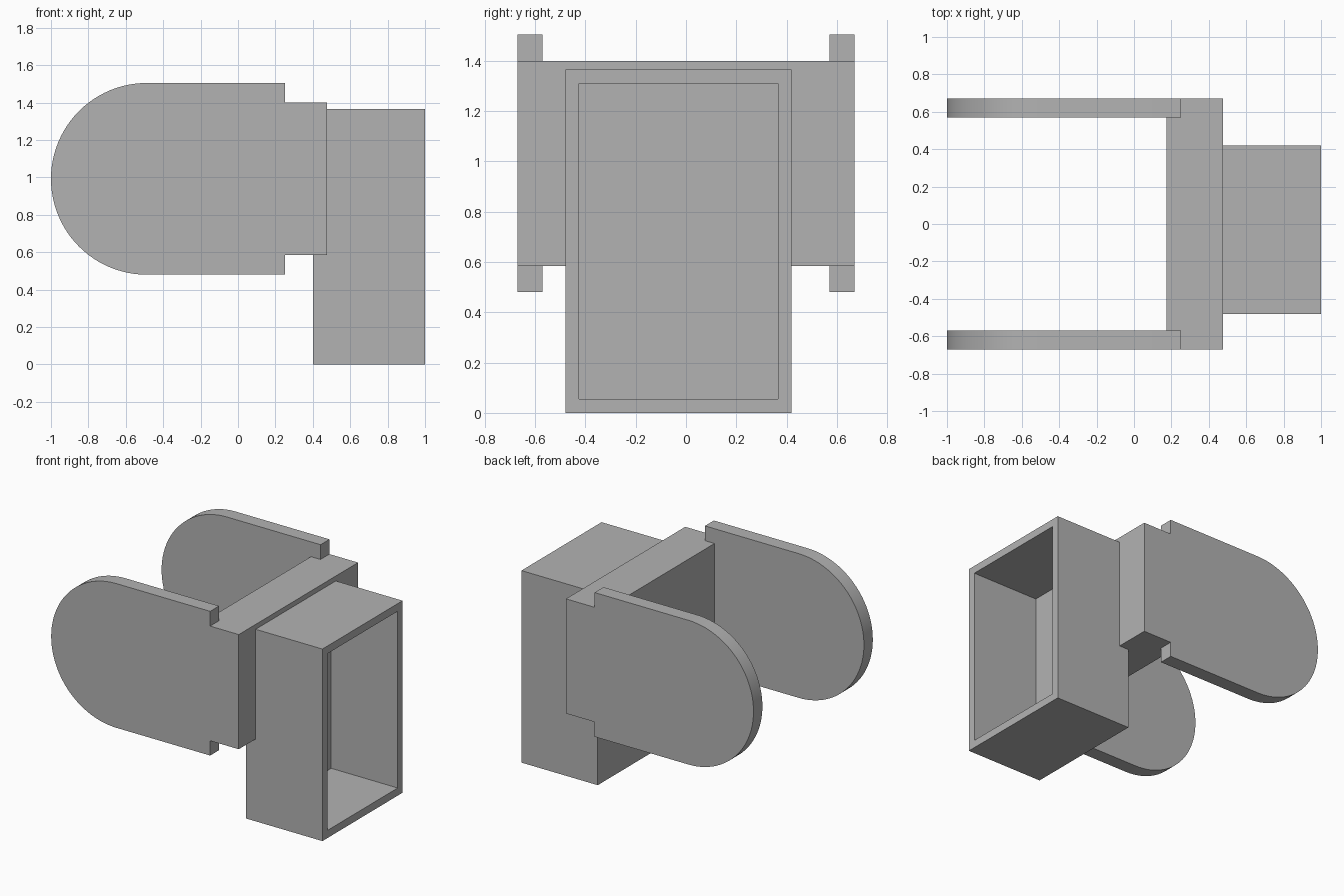
import bpy, bmesh
from math import pi, sin, cos, radians

if "Cube" in bpy.data.objects:
    bpy.data.objects.remove(bpy.data.objects["Cube"], do_unlink=True)

grey = bpy.data.materials.new("plain grey")
grey.use_nodes = True
colour = (0.45, 0.45, 0.45, 1)
grey.diffuse_color = colour
grey.node_tree.nodes["Principled BSDF"].inputs["Base Color"].default_value = colour


def finish(name, bm):
    bmesh.ops.recalc_face_normals(bm, faces=bm.faces)
    mesh = bpy.data.meshes.new(name)
    bm.to_mesh(mesh)
    bm.free()
    mesh.materials.append(grey)
    obj = bpy.data.objects.new(name, mesh)
    bpy.context.collection.objects.link(obj)
    return obj


def box(bm, low, high):
    verts = bmesh.ops.create_cube(bm, size=1)["verts"]
    for v in verts:
        for i in range(3):
            v.co[i] = low[i] if v.co[i] < 0 else high[i]
    return verts


def plate(name, profile, y0, y1):
    bm = bmesh.new()
    face = bm.faces.new([bm.verts.new((x, y0, z)) for x, z in profile])
    grown = bmesh.ops.extrude_face_region(bm, geom=[face])["geom"]
    moved = [g for g in grown if isinstance(g, bmesh.types.BMVert)]
    bmesh.ops.translate(bm, verts=moved, vec=(0, y1 - y0, 0))
    return finish(name, bm)


# Side arms: round-ended plates that step in where they join the crossbar
bottom, top, bar_bottom, bar_top = 0.48, 1.505, 0.585, 1.40
radius, middle, steps = (top - bottom) / 2, (top + bottom) / 2, 48
profile = [(0.25, bottom), (0.25, bar_bottom), (0.475, bar_bottom),
           (0.475, bar_top), (0.25, bar_top), (0.25, top)]
for i in range(steps + 1):
    a = pi / 2 + pi * i / steps
    profile.append((radius - 1 + radius * cos(a), middle + radius * sin(a)))

for name, side in (("front_arm", -1), ("back_arm", 1)):
    arm = plate(name, profile, side * 0.57, side * 0.67)
    bpy.ops.object.select_all(action="DESELECT")
    arm.select_set(True)
    bpy.context.view_layer.objects.active = arm
    bpy.ops.object.shade_smooth_by_angle(angle=radians(30))

# Crossbar between the arms
bm = bmesh.new()
box(bm, (0.175, -0.57, bar_bottom), (0.475, 0.57, bar_top))
finish("crossbar", bm)

# Open housing: the outer end is inset, then pushed in to make the cavity
bm = bmesh.new()
box(bm, (0.40, -0.48, 0), (1, 0.42, 1.365))
bm.normal_update()
mouth = max(bm.faces, key=lambda f: f.calc_center_median().x)
bmesh.ops.inset_region(bm, faces=[mouth], thickness=0.077)
grown = bmesh.ops.extrude_face_region(bm, geom=[mouth])["geom"]
moved = [g for g in grown if isinstance(g, bmesh.types.BMVert)]
bmesh.ops.translate(bm, verts=moved, vec=(-0.523, 0, 0))
if mouth.is_valid:
    bmesh.ops.delete(bm, geom=[mouth], context="FACES_ONLY")
finish("open_housing", bm)
